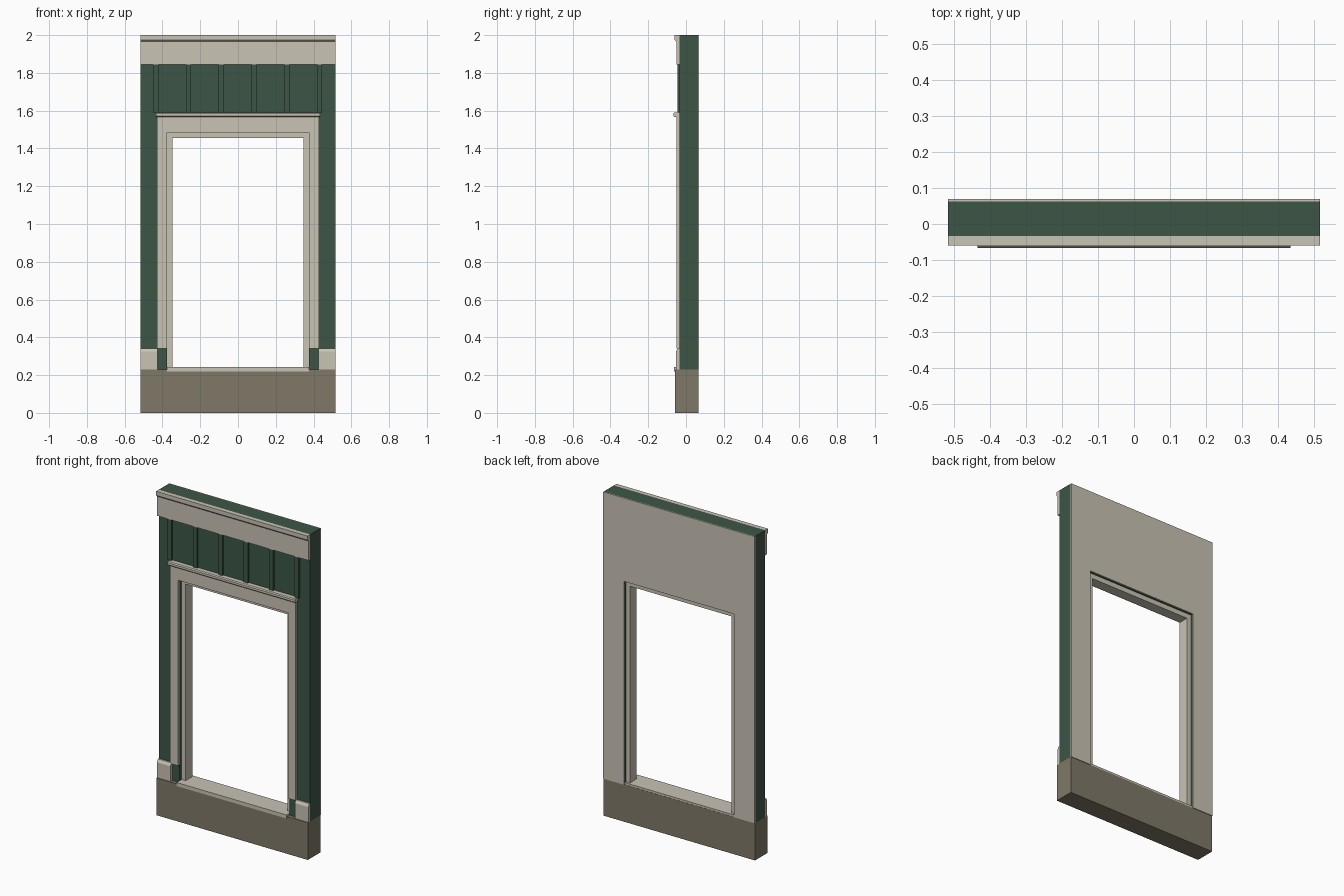
import bpy, bmesh

if "Cube" in bpy.data.objects:
    bpy.data.objects.remove(bpy.data.objects["Cube"])

# Flat colours (linear)
def mat(name, rgb):
    m = bpy.data.materials.new(name)
    m.diffuse_color = (*rgb, 1)
    m.use_nodes = True
    m.node_tree.nodes["Principled BSDF"].inputs["Base Color"].default_value = m.diffuse_color
    return m

GREEN = mat("dark green siding", (0.045, 0.093, 0.062))
CREAM = mat("cream trim", (0.584, 0.546, 0.462))
STONE = mat("brown stone", (0.214, 0.190, 0.138))

W = 0.517        # half width of the panel
OPEN = 0.375     # half width of the wall opening
HEAD = 1.485     # top of the wall opening
BASE = 0.23      # top of the stone base


def prism(name, outline, axis, lo, hi, material):
    """Extrude a 2D outline along x (outline is y,z) or y (outline is x,z)."""
    place = (lambda p, d: (d, *p)) if axis == 'x' else (lambda p, d: (p[0], d, p[1]))
    bm = bmesh.new()
    face = bm.faces.new([bm.verts.new(place(p, lo)) for p in outline])
    ext = bmesh.ops.extrude_face_region(bm, geom=[face])
    offset = (hi - lo, 0, 0) if axis == 'x' else (0, hi - lo, 0)
    verts = [g for g in ext['geom'] if isinstance(g, bmesh.types.BMVert)]
    bmesh.ops.translate(bm, verts=verts, vec=offset)
    bmesh.ops.recalc_face_normals(bm, faces=bm.faces)
    me = bpy.data.meshes.new(name)
    bm.to_mesh(me)
    bm.free()
    me.materials.append(material)
    ob = bpy.data.objects.new(name, me)
    bpy.context.collection.objects.link(ob)
    return ob


def box(name, x, y, z, material):
    return prism(name, [(x[0], z[0]), (x[1], z[0]), (x[1], z[1]), (x[0], z[1])],
                 'y', y[0], y[1], material)


def arch(outer, top, inner, head, bottom):
    """Outline of an upside-down U: two legs and a head."""
    return [(-outer, bottom), (-outer, top), (outer, top), (outer, bottom),
            (inner, bottom), (inner, head), (-inner, head), (-inner, bottom)]


# Base and wall, with an inner lining on the back
box("stone_base", (-W, W), (-0.057, 0.065), (0, BASE), STONE)
prism("wall", arch(W, 2.0, OPEN, HEAD, BASE), 'y', -0.034, 0.063, GREEN)
prism("back_lining", arch(W, 2.0, OPEN, HEAD, BASE), 'y', 0.063, 0.069, CREAM)

# Window frame, sill and front casing
prism("window_frame", arch(OPEN, HEAD, 0.347, 1.455, BASE), 'y', -0.015, 0.05, CREAM)
box("window_sill", (-OPEN, OPEN), (-0.063, 0.064), (0.22, 0.242), CREAM)
prism("window_casing", arch(0.428, 1.567, OPEN, HEAD, 0.34), 'y', -0.05, -0.034, CREAM)

# Drip ledge above the casing
prism("casing_ledge", [(-0.034, 1.567), (-0.062, 1.567), (-0.067, 1.572),
                       (-0.067, 1.585), (-0.062, 1.591), (-0.034, 1.591)],
      'x', -0.435, 0.435, CREAM)

# Vertical battens between ledge and frieze
for i in range(6):
    cx = -0.436 + i * 0.1735
    box(f"batten_{i + 1}", (cx - 0.014, cx + 0.014), (-0.045, -0.034), (1.591, 1.845), GREEN)

# Frieze board with a projecting cap
prism("frieze_cornice", [(-0.034, 1.845), (-0.05, 1.845), (-0.05, 1.965), (-0.06, 1.975),
                         (-0.06, 2.0), (-0.034, 2.0)], 'x', -W, W, CREAM)

# Skirting blocks with sloped tops on both sides
for side, a, b in (("left", -W, -0.425), ("right", 0.425, W)):
    prism(f"skirting_{side}", [(-0.034, BASE), (-0.053, BASE), (-0.053, 0.325),
                               (-0.043, 0.342), (-0.034, 0.342)], 'x', a, b, CREAM)
